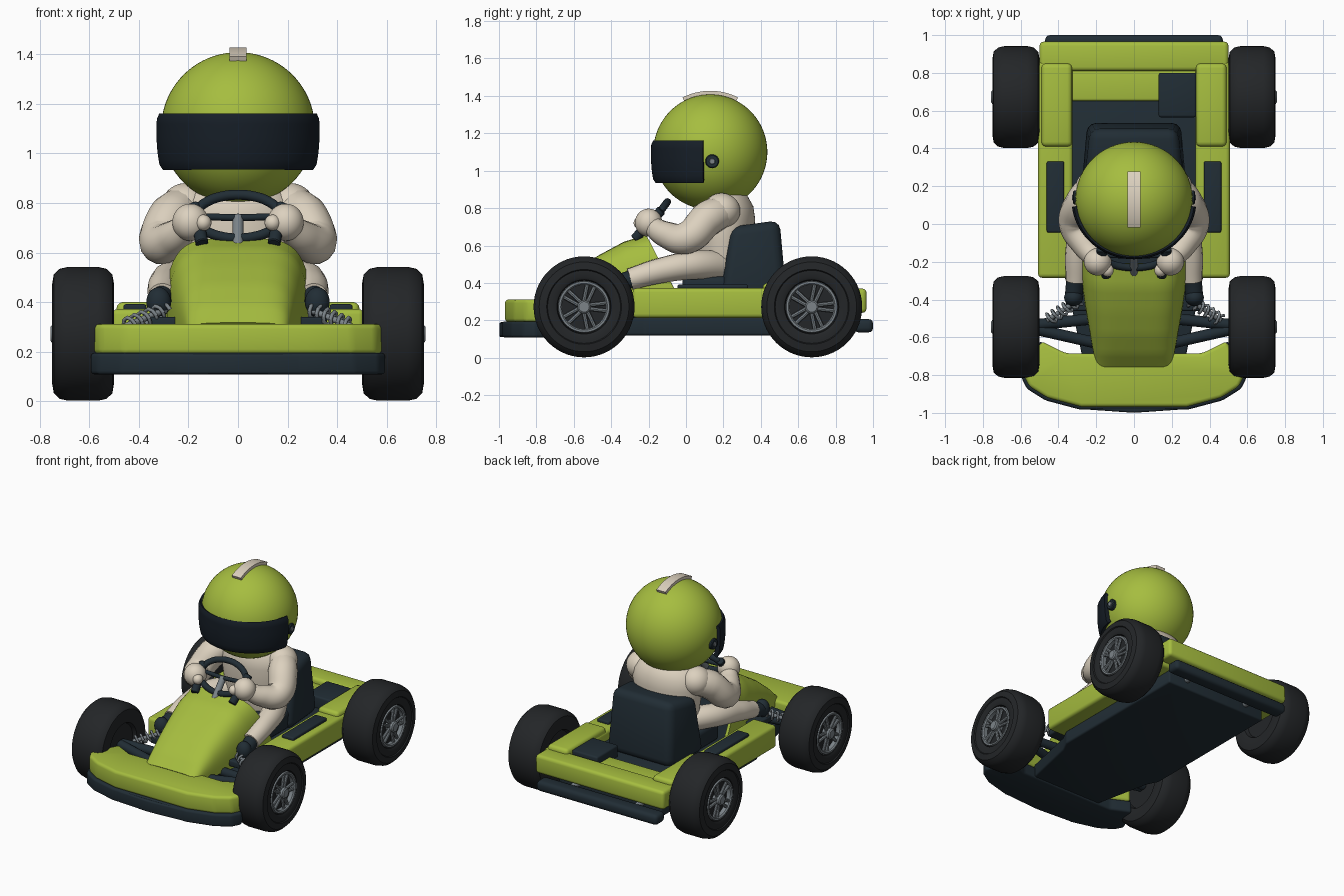
import bpy, bmesh, math
from math import sin, cos, pi, radians
from mathutils import Vector, Matrix

if "Cube" in bpy.data.objects:
    bpy.data.objects.remove(bpy.data.objects["Cube"])


def mat(name, r, g, b):
    m = bpy.data.materials.new(name)
    m.diffuse_color = (r, g, b, 1)
    m.use_nodes = True
    m.node_tree.nodes["Principled BSDF"].inputs["Base Color"].default_value = m.diffuse_color
    return m


GREEN = mat("green", 0.38, 0.51, 0.05)
DARK = mat("dark", 0.015, 0.026, 0.035)
TYRE = mat("rubber", 0.017, 0.019, 0.021)
CREAM = mat("cream", 0.72, 0.64, 0.52)
VISOR = mat("visor", 0.008, 0.013, 0.02)
METAL = mat("metal", 0.2, 0.23, 0.25)


def finish(ob, m, angle=35):
    ob.data.materials.append(m)
    bpy.ops.object.select_all(action='DESELECT')
    bpy.context.view_layer.objects.active = ob
    ob.select_set(True)
    bpy.ops.object.convert(target='MESH')
    bpy.ops.object.shade_smooth_by_angle(angle=radians(angle))
    return bpy.context.object


def from_bmesh(name, bm, m, bevel=0, thick=0):
    bmesh.ops.remove_doubles(bm, verts=bm.verts, dist=1e-5)
    bmesh.ops.recalc_face_normals(bm, faces=bm.faces)
    if bevel:
        edges = [e for e in bm.edges if e.calc_face_angle(0) > 0.3]
        bmesh.ops.bevel(bm, geom=edges, offset=bevel, segments=3, profile=0.5,
                        affect='EDGES', clamp_overlap=True)
    me = bpy.data.meshes.new(name)
    bm.to_mesh(me)
    bm.free()
    ob = bpy.data.objects.new(name, me)
    bpy.context.collection.objects.link(ob)
    if thick:
        mod = ob.modifiers.new("thickness", 'SOLIDIFY')
        mod.thickness, mod.offset = thick, 0
    return finish(ob, m)


def prism(name, pts, a, b, m, bevel=0.02, axis='z'):
    bm = bmesh.new()
    put = (lambda p, h: (p[0], p[1], h)) if axis == 'z' else (lambda p, h: (h, p[0], p[1]))
    lo = [bm.verts.new(put(p, a)) for p in pts]
    hi = [bm.verts.new(put(p, b)) for p in pts]
    bm.faces.new(lo)
    bm.faces.new(hi)
    for i in range(len(pts)):
        j = (i + 1) % len(pts)
        bm.faces.new((lo[i], lo[j], hi[j], hi[i]))
    return from_bmesh(name, bm, m, bevel)


def box(name, x0, x1, y0, y1, z0, z1, m, bevel=0.02):
    return prism(name, [(x0, y0), (x1, y0), (x1, y1), (x0, y1)], z0, z1, m, bevel)


def both(half):
    return half + [(-x, y) for x, y in reversed(half)]


def lathe(name, prof, m, matrix, n=48):
    """Spin (radius, height) points about z, then place with the matrix."""
    bm = bmesh.new()
    rings = [[bm.verts.new((r * cos(2 * pi * i / n), r * sin(2 * pi * i / n), h))
              for i in range(n)] for r, h in prof]
    for a, b in zip(rings, rings[1:]):
        for i in range(n):
            bm.faces.new((a[i], a[(i + 1) % n], b[(i + 1) % n], b[i]))
    bm.transform(matrix)
    return from_bmesh(name, bm, m)


def rod(name, p, q, r, m, n=16):
    p, q = Vector(p), Vector(q)
    mx = Matrix.Translation(p) @ (q - p).to_track_quat('Z', 'Y').to_matrix().to_4x4()
    h = (q - p).length
    return lathe(name, [(0, 0), (r * .85, 0), (r, r * .15), (r, h - r * .15), (r * .85, h), (0, h)], m, mx, n)


def ball(name, c, r, m, n=40):
    bm = bmesh.new()
    bmesh.ops.create_uvsphere(bm, u_segments=n, v_segments=n * 2 // 3, radius=1)
    bm.transform(Matrix.Translation(c) @ Matrix.Diagonal((*r, 1)))
    return from_bmesh(name, bm, m)


def tube(name, pts, m, smooth=True, cyclic=False):
    """Tube through (x, y, z, radius) points."""
    cu = bpy.data.curves.new(name, 'CURVE')
    cu.dimensions, cu.bevel_depth, cu.bevel_resolution = '3D', 1, 5
    cu.use_fill_caps = True
    cu.resolution_u = 10 if smooth else 1
    sp = cu.splines.new('BEZIER')
    sp.bezier_points.add(len(pts) - 1)
    sp.use_cyclic_u = cyclic
    for bp, p in zip(sp.bezier_points, pts):
        bp.co, bp.radius = p[:3], p[3]
        bp.handle_left_type = bp.handle_right_type = 'AUTO'
    ob = bpy.data.objects.new(name, cu)
    bpy.context.collection.objects.link(ob)
    return finish(ob, m)


def patch(name, fn, nu, nv, thick, m):
    bm = bmesh.new()
    g = [[bm.verts.new(fn(i / nu, j / nv)) for j in range(nv + 1)] for i in range(nu + 1)]
    for i in range(nu):
        for j in range(nv):
            bm.faces.new((g[i][j], g[i + 1][j], g[i + 1][j + 1], g[i][j + 1]))
    return from_bmesh(name, bm, m, thick=thick)


# Wheels: tyre, dished rim, double spokes, hub
for s in (-1, 1):
    for end, y in (("front", -0.545), ("rear", 0.672)):
        tag = f"{end}_{'left' if s < 0 else 'right'}"
        mx = Matrix.Translation((s * 0.625, y, 0.272)) @ Matrix.Rotation(s * pi / 2, 4, 'Y')
        lathe("tyre_" + tag, [(0.0, -.09), (.14, -.09), (.15, -.115), (.2, -.125), (.24, -.118), (.262, -.095),
              (.27, -.06), (.27, .06), (.262, .095), (.24, .118), (.2, .125), (.195, .118), (.16, .12),
              (.145, .112), (.138, .075), (0, .075)], TYRE, mx, 56)
        lathe("rim_" + tag, [(.118, .08), (.118, .108), (.125, .116), (.136, .116), (.14, .1), (.14, .08)], METAL, mx)
        lathe("hub_" + tag, [(.036, .07), (.036, .125), (.028, .132), (0, .132)], METAL, mx, 20)
        for k in range(5):
            for d in (-.17, .17):
                a = 2 * pi * k / 5 + pi / 2
                p = mx @ Vector((.03 * cos(a + 2 * d), .03 * sin(a + 2 * d), .1))
                q = mx @ Vector((.126 * cos(a + d), .126 * sin(a + d), .1))
                rod("spoke_" + tag, p, q, .011, METAL, 8)

# Floor and inner deck
prism("floor_pan", both([(.27, -.72), (.36, -.3), (.4, -.22), (.4, .84)]), .12, .215, DARK, .012)
box("inner_deck", -.34, .34, -.3, .67, .2, .305, DARK, .01)
box("front_deck", -.36, .36, -.46, -.26, .295, .34, DARK, .01)

# Front bumper and its lower lip
nose = [(0, -.985), (.28, -.968), (.46, -.92), (.555, -.86), (.585, -.8), (.49, -.62), (.36, -.685)]
prism("front_bumper", both(nose[1:]), .19, .312, GREEN, .02)
lip = both([(x * 1.02, y * 1.015 if y < -.75 else y) for x, y in nose[1:]])
prism("front_bumper_lip", lip[:6] + lip[6:], .108, .195, DARK, .015)
prism("bumper_front_bow", both([(.02, -.998), (.28, -.98), (.28, -.9)]), .11, .19, DARK, .01)

# Side pods, rear fenders, pads
for s in (-1, 1):
    x = lambda a, b: sorted((s * a, s * b))
    box("side_pod", *x(.325, .508), -.285, .86, .213, .372, GREEN, .022)
    box("rear_fender", *x(.328, .49), .41, .85, .3, .4, GREEN, .025)
    box("pod_pad", *x(.37, .462), -.045, .332, .355, .392, DARK, .01)

# Rear frame, engine box and rear bumper
box("rear_beam", -.5, .5, .81, .965, .24, .37, GREEN, .022)
box("rear_crossbar", -.34, .34, .65, .83, .24, .335, GREEN, .015)
box("engine_box", .13, .33, .565, .8, .28, .385, DARK, .012)
box("rear_bumper", -.47, .47, .9, 1.0, .135, .207, DARK, .025)
rod("rear_axle", (-.55, .672, .272), (.55, .672, .272), .025, METAL)
for s in (-1, 1):
    rod("rear_bumper_bracket", (s * .25, .78, .2), (s * .25, .95, .175), .022, METAL)

# Front suspension arms and coil springs
for s in (-1, 1):
    rod("suspension_arm", (s * .2, -.63, .26), (s * .53, -.555, .28), .03, DARK)
    rod("suspension_arm", (s * .2, -.5, .27), (s * .53, -.535, .28), .03, DARK)
    a, b = Vector((s * .29, -.4, .37)), Vector((s * .46, -.51, .3))
    rod("damper", a, b, .013, METAL)
    rot = (b - a).to_track_quat('Z', 'Y')
    tube("spring", [(*(a.lerp(b, i / 48) + rot @ Vector((.03 * cos(i * pi / 4), .03 * sin(i * pi / 4), 0))), .008)
                    for i in range(49)], METAL, smooth=False)

# Nose cowl: lofted arches that widen and rise to the rear
SECT = [(-.75, .19, .31), (-.68, .205, .385), (-.58, .225, .465), (-.46, .25, .54), (-.33, .275, .61), (-.21, .285, .648)]


def cowl(u, v):
    f = u * (len(SECT) - 1)
    i = min(int(f), len(SECT) - 2)
    y, w, top = (p + (q - p) * (f - i) for p, q in zip(SECT[i], SECT[i + 1]))
    c, sn = cos(pi * v), max(0, sin(pi * v))
    h = sn ** .6
    return (w * math.copysign(abs(c) ** .45, c), y + .2 * (1 - h) * u ** 3, .27 + (top - .27) * h)


patch("nose_cowl", cowl, 20, 32, .02, GREEN)

# Seat: cushion and raked, tapered backrest
box("seat_cushion", -.25, .25, -.02, .4, .3, .435, DARK, .03)
bm = bmesh.new()
bmesh.ops.create_cube(bm, size=1)
for v in bm.verts:
    up, back = v.co.z > 0, v.co.y > 0
    v.co = (math.copysign((.26 if up else .28) - (.03 if back else 0), v.co.x),
            (.5 if up else .54) if back else (.24 if up else .18), (.735 if back else .7) if up else .3)
from_bmesh("seat_back", bm, DARK, .05)

# Steering wheel, grips and column
tube("steering_wheel", [(.17 * cos(t), -.165 + .065 * sin(t), .745 + .088 * sin(t), .02)
                        for t in (2 * pi * i / 16 for i in range(16))], DARK, cyclic=True)
rod("steering_column", (0, -.16, .745), (0, -.32, .55), .022, METAL)
for s in (-1, 1):
    rod("steering_spoke", (0, -.17, .74), (s * .16, -.165, .745), .014, DARK)
    rod("steering_grip", (s * .175, -.13, .79), (s * .145, -.275, .635), .026, DARK)

# Driver: torso, arms, hands, legs, boots
lathe("torso", [(0, .4), (.19, .4), (.215, .5), (.23, .62), (.25, .74), (.235, .81), (.19, .865), (.12, .9), (0, .91)],
      CREAM, Matrix.Translation((0, .2, 0)) @ Matrix.Diagonal((1, .68, 1, 1)))
for s in (-1, 1):
    ball("shoulder", (s * .21, .19, .785), (.1, .1, .095), CREAM)
    tube("arm", [(s * .19, .22, .79, .085), (s * .265, .12, .745, .095), (s * .31, 0, .64, .088),
                 (s * .26, -.11, .66, .07), (s * .2, -.19, .71, .052)], CREAM)
    ball("hand", (s * .192, -.2, .722), (.073, .073, .075), CREAM)
    ball("thumb", (s * .14, -.245, .72), (.033, .035, .033), CREAM, 20)
    tube("leg", [(s * .12, .22, .49, .08), (s * .25, .04, .495, .078), (s * .295, -.14, .465, .068),
                 (s * .305, -.3, .42, .058)], CREAM)
    tube("boot", [(s * .303, -.27, .43, .048), (s * .315, -.34, .405, .048), (s * .32, -.4, .39, .045)], DARK)
    ball("boot_toe", (s * .32, -.39, .4), (.05, .045, .06), DARK, 24)

# Helmet with visor, pivots and crest strip
HC = Vector((0, .13, 1.1))
ball("helmet", HC, (.31, .305, .308), GREEN, 60)


def visor(u, v):
    a = radians(-83 + 166 * u)
    z = -.158 + .212 * v
    r = .316 - .9 * max(0, -z - .03) ** 2 - .55 * max(0, z) ** 2 - (.008 if v in (0, 1) else 0)
    return HC + Vector((r * sin(a), -r * .955 * cos(a), z))


def crest(u, v):
    a = radians(-27 + 54 * u)
    return HC + Vector((.035 * (2 * v - 1), .317 * sin(a), .317 * cos(a)))


patch("visor", visor, 48, 12, .03, VISOR)
patch("helmet_crest", crest, 16, 2, .02, CREAM)
for s in (-1, 1):
    rod("visor_pivot", (s * .28, .14, 1.05), (s * .322, .14, 1.05), .037, DARK, 24)
    rod("pivot_screw", (s * .3, .14, 1.05), (s * .327, .14, 1.05), .016, METAL, 12)
